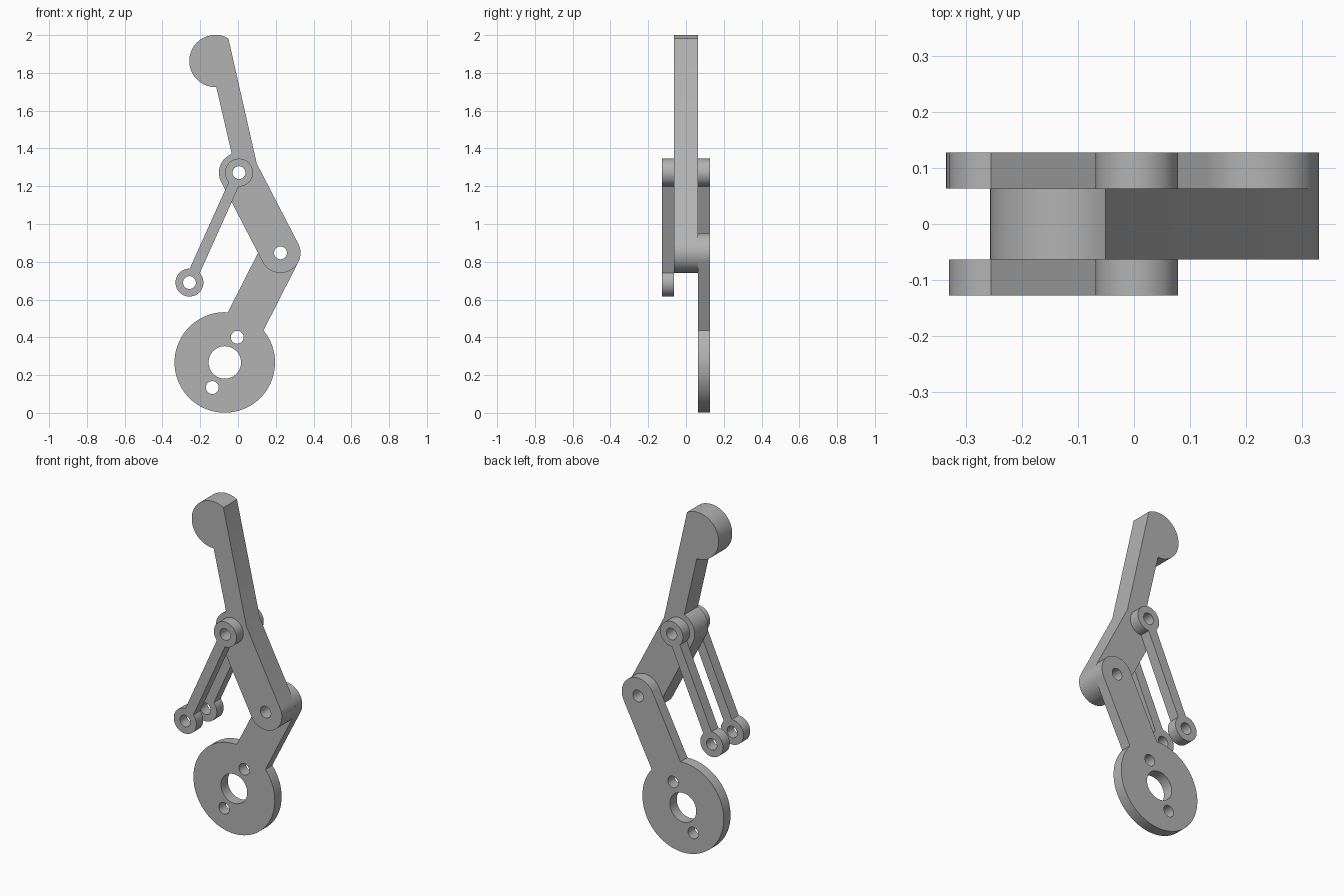
import bpy
import bmesh
import math
from mathutils import Vector

if "Cube" in bpy.data.objects:
    bpy.data.objects.remove(bpy.data.objects["Cube"], do_unlink=True)

grey = bpy.data.materials.new("plain grey")
grey.use_nodes = True
colour = (0.45, 0.45, 0.45, 1)
grey.diffuse_color = colour
grey.node_tree.nodes["Principled BSDF"].inputs["Base Color"].default_value = colour

# Joint centres in the x-z plane
HEAD, ELBOW, KNEE = (-0.12, 1.863), (0.005, 1.272), (0.225, 0.847)
ROD_END, DISC = (-0.257, 0.69), (-0.07, 0.267)
ARM_R, ROD_R, PIN_R, DISC_R = 0.106, 0.074, 0.034, 0.266
LAYER, HALF, OUTER = 0.0955, 0.0635, 0.032


def heading(a, b):
    return math.degrees(math.atan2(b[1] - a[1], b[0] - a[0]))


def arc(centre, radius, start, end):
    steps = max(2, round(abs(end - start) / 5))
    angles = [math.radians(start + (end - start) * i / steps) for i in range(steps + 1)]
    return [(centre[0] + radius * math.cos(a), centre[1] + radius * math.sin(a)) for a in angles]


def hole(centre, radius=PIN_R):
    return arc(centre, radius, 0, 360)[:-1]


def plate(name, outline, holes, y, half):
    """Fill an outline with round holes and extrude it along y."""
    bm = bmesh.new()
    edges = []
    for ring in [outline] + holes:
        verts = [bm.verts.new((x, y - half, z)) for x, z in ring]
        edges += [bm.edges.new((v, verts[i - 1])) for i, v in enumerate(verts)]
    bmesh.ops.triangle_fill(bm, edges=edges, use_beauty=True, normal=Vector((0, -1, 0)))
    cap = bmesh.ops.extrude_face_region(bm, geom=bm.faces[:], use_keep_orig=True)
    moved = [g for g in cap["geom"] if isinstance(g, bmesh.types.BMVert)]
    bmesh.ops.translate(bm, verts=moved, vec=(0, 2 * half, 0))
    bmesh.ops.recalc_face_normals(bm, faces=bm.faces[:])
    mesh = bpy.data.meshes.new(name)
    bm.to_mesh(mesh)
    bm.free()
    mesh.materials.append(grey)
    obj = bpy.data.objects.new(name, mesh)
    bpy.context.collection.objects.link(obj)
    bpy.ops.object.select_all(action="DESELECT")
    obj.select_set(True)
    bpy.context.view_layer.objects.active = obj
    bpy.ops.object.shade_smooth_by_angle(angle=math.radians(30))
    return obj


# Bent main arm with a rounded, flat-cut head
side = heading(ELBOW, KNEE) + 90
arm = (arc(HEAD, 0.138, 60, 272)
       + arc(ELBOW, ARM_R, 111, side + 180)
       + arc(KNEE, ARM_R, side - 180, side)
       + arc(ELBOW, ARM_R, side, side + 2)[:1])
plate("main_arm", arm, [hole(ELBOW), hole(KNEE)], 0, HALF)

# Pair of thin rods, one on each face of the arm
down = heading(ELBOW, ROD_END)
neck = math.degrees(math.asin(0.029 / ROD_R))
rod = (arc(ELBOW, ROD_R, down + neck, down + 360 - neck)
       + arc(ROD_END, ROD_R, down - 180 + neck, down + 180 - neck))
for name, y in (("front_rod", -LAYER), ("back_rod", LAYER)):
    plate(name, rod, [hole(ELBOW), hole(ROD_END)], y, OUTER)

# Lower link ending in a drilled disc, behind the arm
up = heading(DISC, KNEE)
spread = math.degrees(math.asin(ARM_R / DISC_R))
link = (arc(KNEE, ARM_R, up - 90, up + 90)
        + arc(DISC, DISC_R, up + spread, up + 360 - spread))
bolts = [hole((DISC[0] + s * 0.066, DISC[1] + s * 0.133)) for s in (1, -1)]
plate("lower_link", link, [hole(KNEE), hole(DISC, 0.086)] + bolts, LAYER, OUTER)
